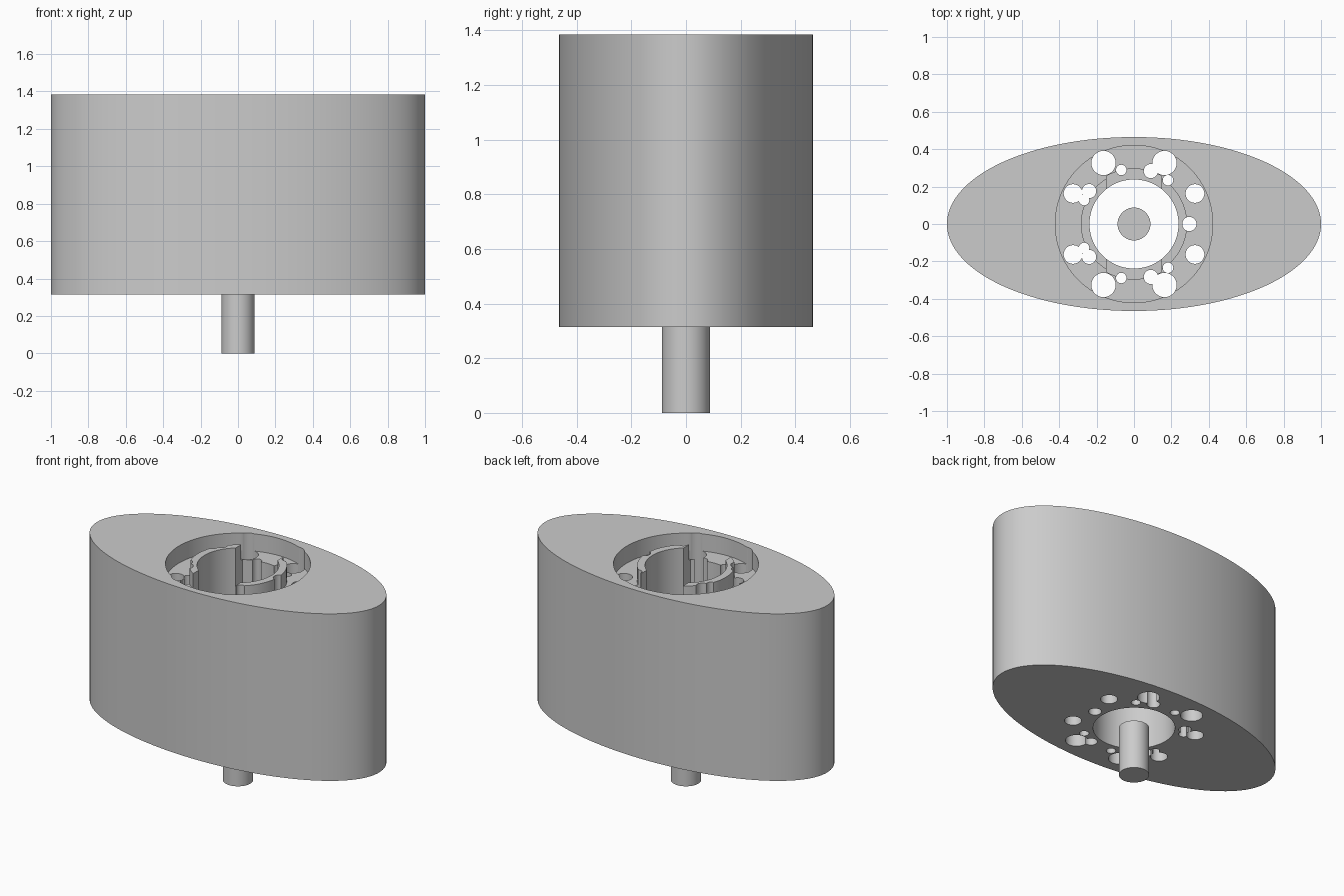
import bpy, bmesh, math

if "Cube" in bpy.data.objects:
    bpy.data.objects.remove(bpy.data.objects["Cube"])

BOTTOM, TOP, ABOVE = 0.315, 1.385, 1.6
FLOOR, RING_TOP, GAP_FLOOR = 1.275, 1.375, 1.0

grey = bpy.data.materials.new("light grey")
grey.diffuse_color = (0.6, 0.6, 0.6, 1)
grey.use_nodes = True
grey.node_tree.nodes["Principled BSDF"].inputs["Base Color"].default_value = grey.diffuse_color


def prism(name, outline, z0, z1):
    """Extrude a closed outline from z0 up to z1."""
    bm = bmesh.new()
    face = bm.faces.new([bm.verts.new((x, y, z0)) for x, y in outline])
    moved = bmesh.ops.extrude_face_region(bm, geom=[face])["geom"]
    verts = [v for v in moved if isinstance(v, bmesh.types.BMVert)]
    bmesh.ops.translate(bm, verts=verts, vec=(0, 0, z1 - z0))
    bmesh.ops.recalc_face_normals(bm, faces=bm.faces)
    mesh = bpy.data.meshes.new(name)
    bm.to_mesh(mesh)
    bm.free()
    mesh.materials.append(grey)
    obj = bpy.data.objects.new(name, mesh)
    bpy.context.collection.objects.link(obj)
    return obj


def oval(rx, ry, n, cx=0, cy=0):
    return [(cx + rx * math.cos(math.tau * i / n), cy + ry * math.sin(math.tau * i / n))
            for i in range(n)]


def cut(target, cutter):
    """Subtract the cutter from the target, then discard it."""
    cutter.hide_render = True
    mod = target.modifiers.new("cut", "BOOLEAN")
    mod.operation, mod.solver, mod.object = "DIFFERENCE", "EXACT", cutter
    bpy.context.view_layer.objects.active = target
    bpy.ops.object.modifier_apply(modifier=mod.name)
    bpy.data.objects.remove(cutter)


def smooth(obj):
    bpy.ops.object.select_all(action="DESELECT")
    obj.select_set(True)
    bpy.context.view_layer.objects.active = obj
    bpy.ops.object.shade_smooth_by_angle(angle=math.radians(30))


# Oval housing with a round recess around a split inner ring
housing = prism("housing", oval(1, 0.465, 128), BOTTOM, TOP)
recess = prism("recess_cutter", oval(0.421, 0.421, 96), FLOOR, ABOVE)
cut(recess, prism("ring_core", oval(0.284, 0.284, 96), FLOOR - 0.1, RING_TOP))
cut(housing, recess)

# Gap that splits the ring into left and right arcs
spread = math.asin(0.148 / 0.295)
arc = [math.pi / 2 - spread + 2 * spread * i / 16 for i in range(17)]
gap = [(0.295 * math.cos(a + turn), 0.295 * math.sin(a + turn))
       for turn in (0, math.pi) for a in arc]
cut(housing, prism("gap_cutter", gap, GAP_FLOOR, ABOVE))

# Central bore
cut(housing, prism("bore_cutter", oval(0.238, 0.238, 96), 0, ABOVE))

# Through holes: x, y, radius, mirrored front to back
holes = [(0.163, 0.326, 0.065), (-0.163, 0.326, 0.065),
         (0.326, 0.163, 0.05), (-0.326, 0.163, 0.05),
         (0.09, 0.283, 0.038), (-0.24, 0.176, 0.038),
         (0.182, 0.234, 0.028), (-0.068, 0.289, 0.028), (-0.267, 0.128, 0.028)]
for x, y, r in holes:
    for side in (1, -1):
        cut(housing, prism("hole_cutter", oval(r, r, 32, x, y * side), 0, ABOVE))
cut(housing, prism("hole_cutter", oval(0.038, 0.038, 32, 0.296), 0, ABOVE))
smooth(housing)

# Shaft below the bore
shaft = prism("shaft", oval(0.088, 0.088, 64), 0, BOTTOM)
smooth(shaft)
